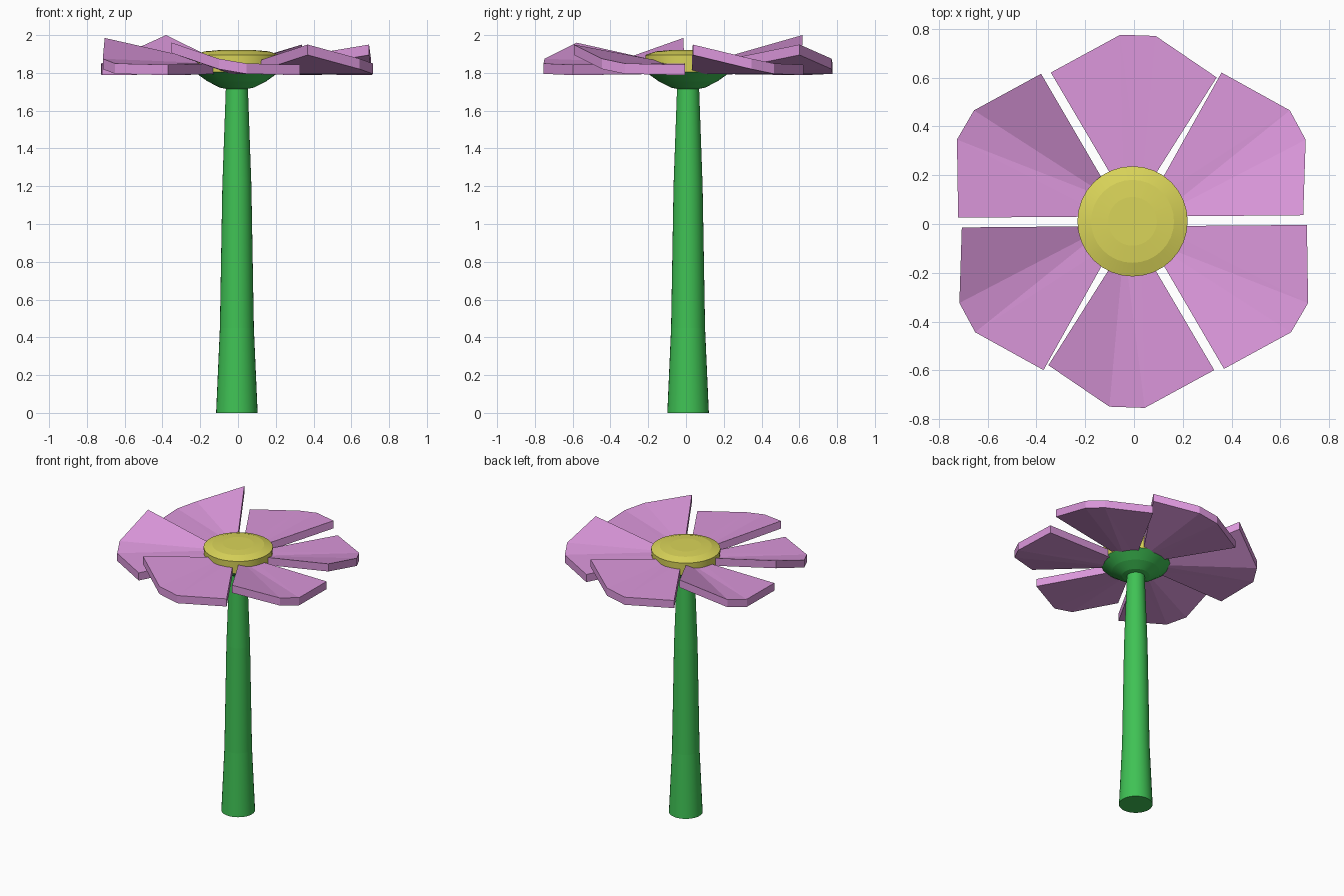
import bpy, bmesh, math
from mathutils import Vector

if "Cube" in bpy.data.objects:
    bpy.data.objects.remove(bpy.data.objects["Cube"])

CX, CY = -0.006, 0.011  # flower axis


def material(name, rgb):
    m = bpy.data.materials.new(name)
    m.diffuse_color = (*rgb, 1)
    m.use_nodes = True
    m.node_tree.nodes["Principled BSDF"].inputs["Base Color"].default_value = m.diffuse_color
    return m


GREEN = material("stem green", (0.05, 0.54, 0.09))
YELLOW = material("centre yellow", (0.70, 0.66, 0.10))
PINK = material("petal pink", (0.71, 0.31, 0.71))


def finish(bm, name, mat):
    bmesh.ops.recalc_face_normals(bm, faces=bm.faces)
    me = bpy.data.meshes.new(name)
    bm.to_mesh(me)
    bm.free()
    me.materials.append(mat)
    ob = bpy.data.objects.new(name, me)
    bpy.context.collection.objects.link(ob)
    ob.location = (CX, CY, 0)
    return ob


def lathe(name, profile, mat, sides=32):
    """Stack of rings (radius, z), capped at both ends."""
    bm = bmesh.new()
    rings = [[bm.verts.new((r * math.cos(2 * math.pi * i / sides),
                            r * math.sin(2 * math.pi * i / sides), z))
              for i in range(sides)] for r, z in profile]
    for a, b in zip(rings, rings[1:]):
        for i in range(sides):
            j = (i + 1) % sides
            bm.faces.new((a[i], a[j], b[j], b[i])).smooth = True
    bm.faces.new(rings[0][::-1])
    bm.faces.new(rings[-1])
    for e in bm.edges:  # keep ring creases sharp
        if abs(e.verts[0].co.z - e.verts[1].co.z) < 1e-5:
            e.smooth = False
    return finish(bm, name, mat)


def petal(name, angle, outline, heights, thick=0.055):
    """Folded plate: narrow root, four outer corners, one side raised."""
    out = Vector((math.cos(angle), math.sin(angle), 0))
    side = Vector((-out.y, out.x, 0))
    root = out * 0.1 + Vector((0, 0, 1.85))
    pts = [root - side * 0.035]
    pts += [Vector((x, y, z)) for (x, y), z in zip(outline, heights)]
    pts.append(root + side * 0.035)
    bm = bmesh.new()
    top = [bm.verts.new(p) for p in pts]
    low = [bm.verts.new(p - Vector((0, 0, thick))) for p in pts]
    for f in ((0, 1, 2), (0, 2, 3), (0, 3, 5), (5, 3, 4)):
        bm.faces.new([top[i] for i in f])
        bm.faces.new([low[i] for i in reversed(f)])
    for i in range(6):
        j = (i + 1) % 6
        bm.faces.new((top[i], low[i], low[j], top[j]))
    return finish(bm, name, PINK)


# stem, cup under the bloom, and domed centre
lathe("stem", [(0.11, 0), (0.09, 0.45), (0.077, 1.2), (0.058, 1.73)], GREEN)
lathe("cup", [(0.055, 1.715), (0.09, 1.722), (0.155, 1.755), (0.225, 1.805)], GREEN)
lathe("flower_centre", [(0.222, 1.803), (0.226, 1.895), (0.17, 1.914), (0.1, 1.92)], YELLOW)

# petals: three outlines, each repeated half a turn round
outlines = {
    30: [(.70, .025), (.71, .335), (.645, .455), (.365, .61)],
    90: [(.345, .59), (.095, .76), (-.05, .765), (-.335, .61)],
    150: [(-.375, .605), (-.65, .455), (-.72, .335), (-.715, .015)],
}
raised = {30: 1.95, 90: 1.95, 150: 2.0, 210: 1.985, 270: 1.96, 330: 1.95}
for deg, z in raised.items():
    sign = 1 if deg < 180 else -1
    outline = [(sign * x, sign * y) for x, y in outlines[deg % 180]]
    petal(f"petal_{deg}", math.radians(deg), outline, (z, 1.875, 1.85, 1.843))
